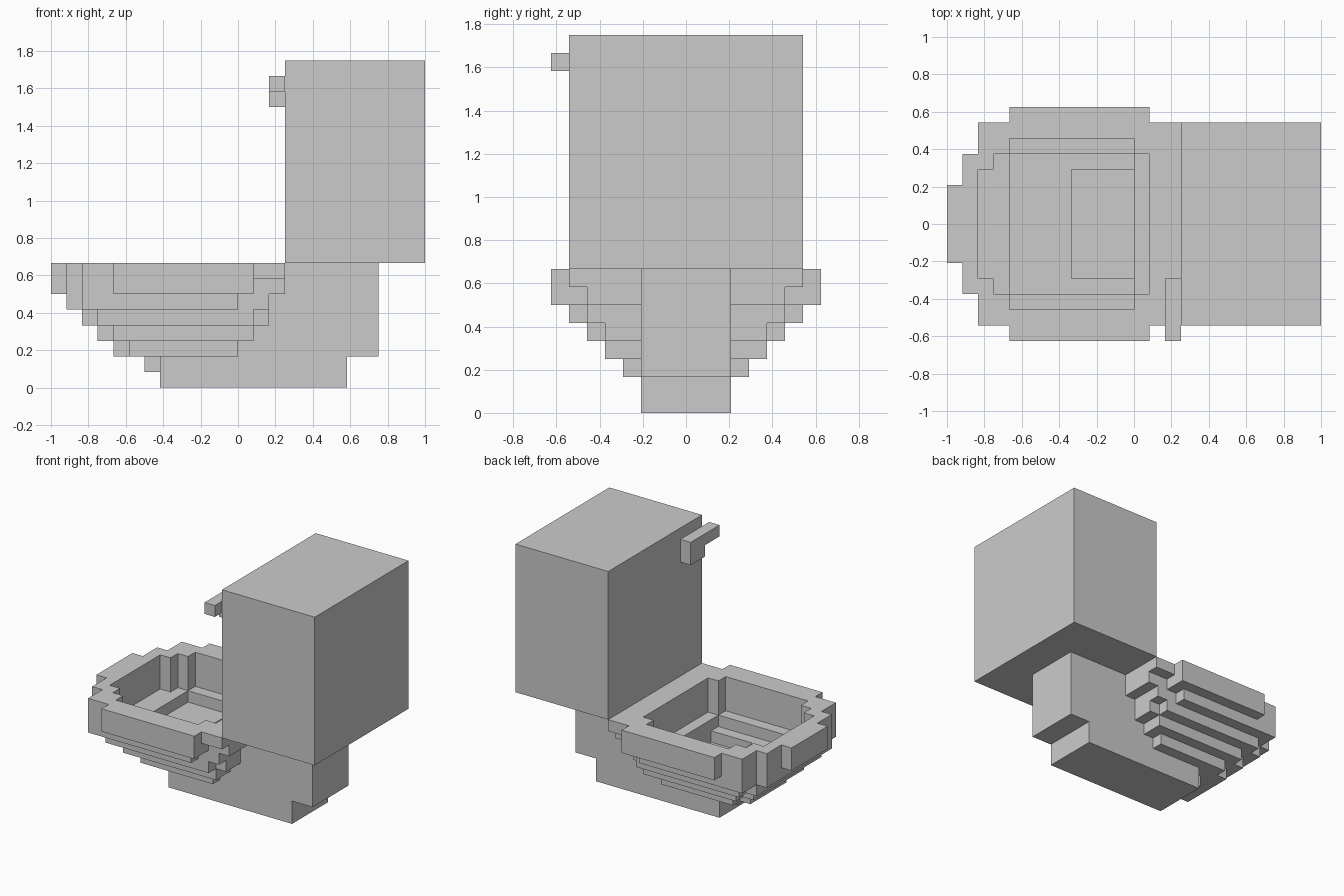
import bpy, bmesh, math

if "Cube" in bpy.data.objects:
    bpy.data.objects.remove(bpy.data.objects["Cube"])

U = 1 / 12  # one block


def cells(x0, x1, y0, y1, z0, z1):
    """Blocks in a range; y indices are inclusive because rows centre on y = 0."""
    return {(x, y, z) for x in range(x0, x1)
            for y in range(y0, y1 + 1) for z in range(z0, z1)}


def sym(x0, x1, h, z0, z1):
    """Blocks mirrored about y = 0, h + 0.5 blocks to each side."""
    return cells(x0, x1, -h, h, z0, z1)


def skin(name, solid):
    """Make a mesh from the exposed block sides, then merge flat areas."""
    bm = bmesh.new()
    verts = {}

    def vert(p):
        if p not in verts:
            verts[p] = bm.verts.new((p[0] * U, (p[1] - 0.5) * U, p[2] * U))
        return verts[p]

    for c in sorted(solid):
        for axis in range(3):
            for side in (0, 1):
                n = list(c)
                n[axis] += 2 * side - 1
                if tuple(n) in solid:
                    continue
                a, b = (axis + 1) % 3, (axis + 2) % 3
                loop = []
                for da, db in ((0, 0), (1, 0), (1, 1), (0, 1)):
                    p = list(c)
                    p[axis] += side
                    p[a] += da
                    p[b] += db
                    loop.append(vert(tuple(p)))
                bm.faces.new(loop if side else loop[::-1])
    bmesh.ops.dissolve_limit(bm, angle_limit=math.radians(1),
                             verts=bm.verts[:], edges=bm.edges[:])
    mesh = bpy.data.meshes.new(name)
    bm.to_mesh(mesh)
    bm.free()
    obj = bpy.data.objects.new(name, mesh)
    bpy.context.collection.objects.link(obj)
    return obj


# Bowl and pedestal: (x start, x end, half width, z bottom, z top)
bowl_parts = [
    # rim
    (-12, -11, 2, 6, 8), (-11, -10, 4, 6, 8), (-10, -8, 6, 6, 8),
    (-8, 1, 7, 6, 8), (1, 3, 6, 7, 8), (1, 3, 5, 6, 7),
    # stepped underside
    (-11, -10, 4, 5, 6), (-10, 0, 6, 5, 6), (0, 2, 5, 5, 6),
    (-10, -9, 4, 4, 5), (-9, 1, 5, 4, 5), (1, 2, 4, 4, 5),
    (-9, -8, 3, 3, 4), (-8, 1, 4, 3, 4),
    (-8, -7, 2, 2, 3), (-7, 0, 3, 2, 3),
    # pedestal
    (0, 9, 2, 2, 8), (-6, -5, 1, 1, 2), (-5, 7, 2, 0, 2),
]
# Stepped basin
basin_parts = [
    (-10, -9, 3, 5, 8), (-9, 1, 4, 5, 8), (-8, 0, 5, 5, 8),
    (-8, 0, 4, 4, 5), (-4, 0, 3, 3, 4),
]
bowl = set().union(*(sym(*p) for p in bowl_parts))
basin = set().union(*(sym(*p) for p in basin_parts))
skin("bowl", bowl - basin)

# Water tank
skin("tank", sym(3, 12, 6, 8, 21))

# Flush lever with its mount
skin("flush_lever", cells(2, 3, -7, -4, 19, 20) | cells(2, 3, -5, -4, 18, 19))
